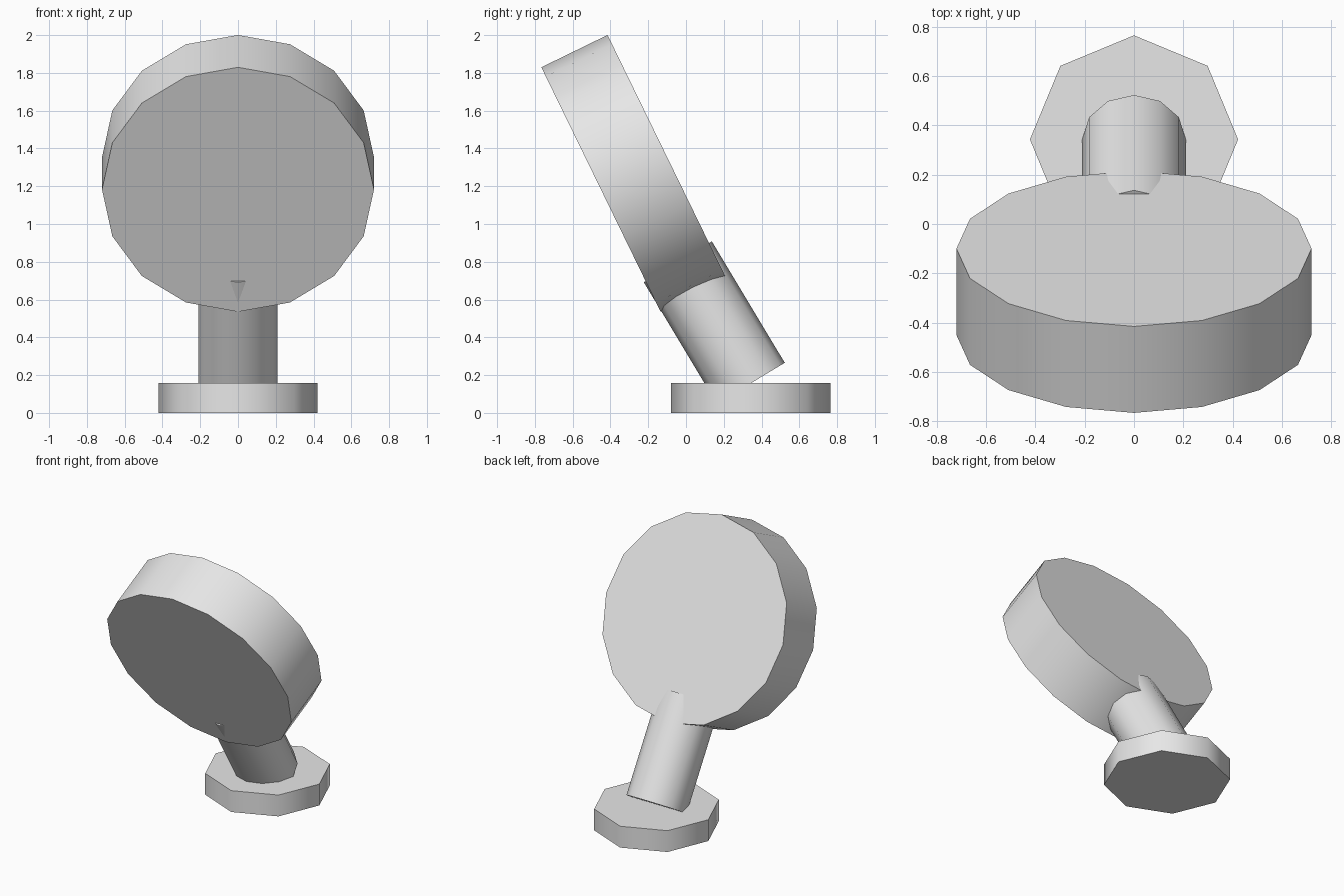
import bpy
import math

cube = bpy.data.objects.get("Cube")
if cube:
    bpy.data.objects.remove(cube, do_unlink=True)

# One plain grey for every part
GREY = (0.8, 0.8, 0.8, 1.0)
grey = bpy.data.materials.new("light grey")
grey.use_nodes = True
grey.diffuse_color = GREY
for node in grey.node_tree.nodes:
    if node.type == 'BSDF_PRINCIPLED':
        node.inputs["Base Color"].default_value = GREY


def cylinder(name, sides, radius, depth, center, tilt=0.0):
    """Low-poly cylinder tilted about x, with smooth sides and sharp flat caps."""
    bpy.ops.mesh.primitive_cylinder_add(
        vertices=sides, radius=radius, depth=depth,
        location=center, rotation=(math.radians(tilt), 0, 0))
    obj = bpy.context.object
    obj.name = name
    obj.data.name = name
    obj.data.materials.append(grey)
    bpy.ops.object.shade_smooth_by_angle(angle=math.radians(60))
    return obj


# Octagonal foot
FOOT_Y, FOOT_HEIGHT = 0.343, 0.157
cylinder("foot", 8, 0.422, FOOT_HEIGHT, (0, FOOT_Y, FOOT_HEIGHT / 2))

# Leaning stem, rising from the middle of the foot's top
LEAN, STEM_LENGTH = 31, 0.75
lean = math.radians(LEAN)
cylinder("stem", 12, 0.21, STEM_LENGTH,
         (0, FOOT_Y - math.sin(lean) * STEM_LENGTH / 2,
          FOOT_HEIGHT + math.cos(lean) * STEM_LENGTH / 2), LEAN)

# Large round head, facing forward and down
cylinder("head", 16, 0.72, 0.39, (0, -0.275, 1.268), -64)
